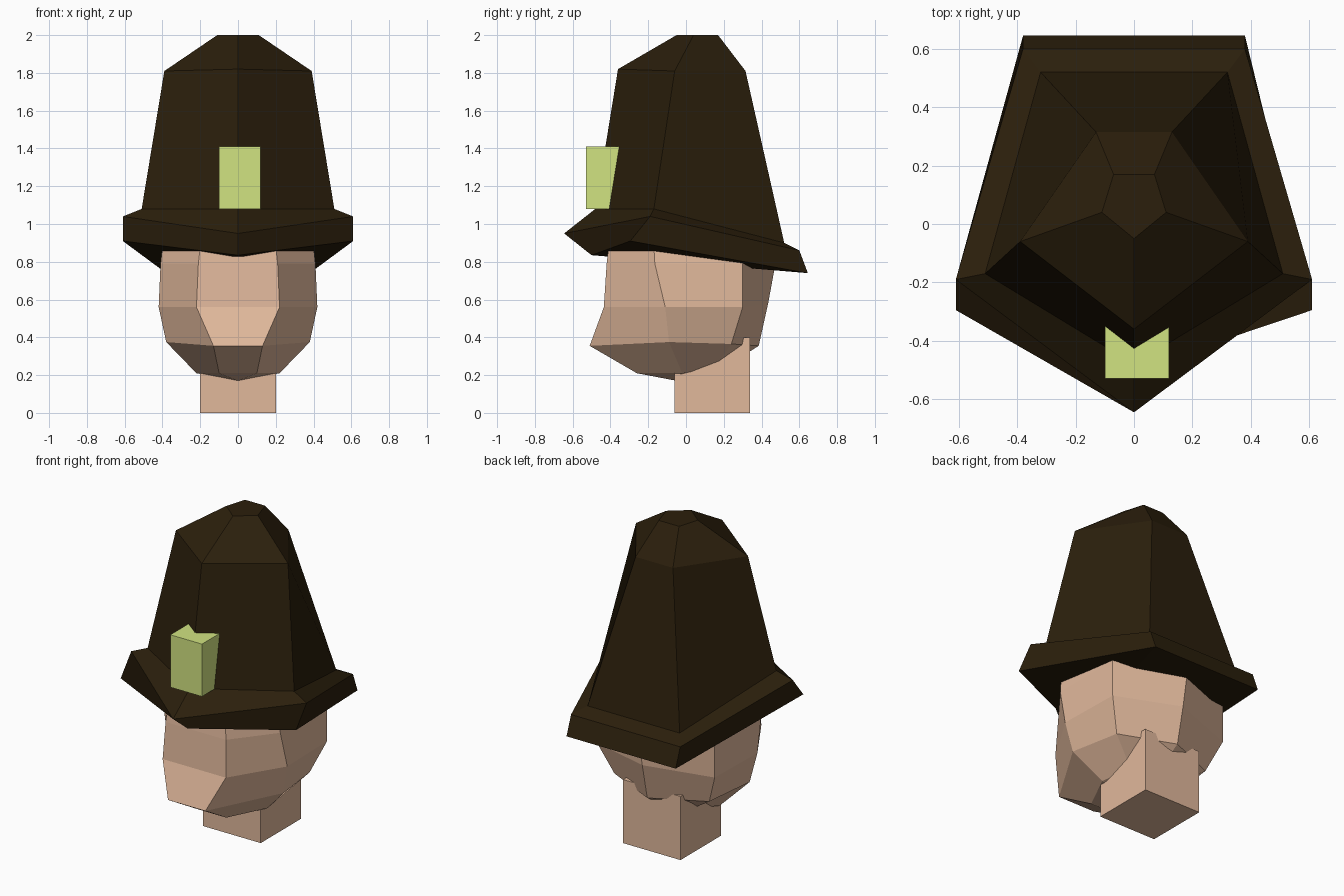
import bpy
import bmesh

cube = bpy.data.objects.get("Cube")
if cube:
    bpy.data.objects.remove(cube, do_unlink=True)


def material(name, color):
    m = bpy.data.materials.new(name)
    m.use_nodes = True
    m.diffuse_color = (*color, 1)
    bsdf = m.node_tree.nodes["Principled BSDF"]
    bsdf.inputs["Base Color"].default_value = (*color, 1)
    bsdf.inputs["Roughness"].default_value = 0.9
    return m


skin = material("skin", (0.75, 0.48, 0.33))
felt = material("dark_brown_felt", (0.024, 0.0135, 0.0035))
green = material("pale_green", (0.64, 0.77, 0.22))


def finish(name, bm, mat):
    mesh = bpy.data.meshes.new(name)
    bm.to_mesh(mesh)
    bm.free()
    mesh.materials.append(mat)
    obj = bpy.data.objects.new(name, mesh)
    bpy.context.collection.objects.link(obj)
    return obj


def mirrored_ring(half):
    """Close a half outline, listed front to back on one side, across x = 0."""
    right = [(-x, y, z) for x, y, z in half]
    left = [p for p in reversed(half) if p[0] > 0]
    return right + left


def loft(name, halves, mat, apex=None, turned_row=None):
    """Skin quads between rings listed top to bottom; a turned row folds on the other diagonal."""
    bm = bmesh.new()
    rings = [[bm.verts.new(p) for p in mirrored_ring(h)] for h in halves]
    n = len(rings[0])
    for row, (upper, lower) in enumerate(zip(rings, rings[1:])):
        for i in range(n):
            j = (i + 1) % n
            quad = [upper[i], upper[j], lower[j], lower[i]]
            if row == turned_row:
                quad = quad[1:] + quad[:1]
            bm.faces.new(quad)
    bm.faces.new(rings[0][::-1])
    last = rings[-1]
    if apex:
        tip = bm.verts.new(apex)
        for i in range(n):
            bm.faces.new((last[i], last[(i + 1) % n], tip))
    else:
        for i in range(1, n - 1):
            bm.faces.new((last[0], last[i], last[i + 1]))
    return finish(name, bm, mat)


def box(name, low, high, mat):
    bm = bmesh.new()
    bmesh.ops.create_cube(bm, size=1)
    for v in bm.verts:
        v.co = [(a + b) / 2 + c * (b - a) for a, b, c in zip(low, high, v.co)]
    return finish(name, bm, mat)


# Five-sided hat: flat tip, shoulder, crown base, brim edge, brim underside
loft("hat", [
    [(0, -0.05, 2.0), (0.11, 0.04, 2.0), (0.07, 0.17, 2.0)],
    [(0, -0.36, 1.82), (0.39, -0.06, 1.81), (0.13, 0.315, 1.81)],
    [(0, -0.48, 1.08), (0.51, -0.17, 1.08), (0.32, 0.52, 0.9)],
    [(0, -0.645, 0.95), (0.61, -0.19, 1.04), (0.38, 0.6, 0.86)],
    [(0, -0.5, 0.835), (0.61, -0.295, 0.91), (0.38, 0.645, 0.74)],
], felt, turned_row=1)

# Seven-sided head with a jutting chin and a single ridge down the back
loft("head", [
    [(0.2, -0.41, 0.88), (0.4, -0.17, 0.88), (0.4, 0.28, 0.85), (0, 0.44, 0.82)],
    [(0.21, -0.42, 0.79), (0.41, -0.165, 0.79), (0.41, 0.3, 0.79), (0, 0.47, 0.77)],
    [(0.22, -0.435, 0.56), (0.42, -0.11, 0.56), (0.41, 0.3, 0.56), (0, 0.435, 0.58)],
    [(0.13, -0.51, 0.355), (0.38, -0.09, 0.375), (0.33, 0.24, 0.365), (0, 0.385, 0.355)],
    [(0.1, -0.26, 0.21), (0.22, -0.02, 0.21), (0.15, 0.15, 0.24), (0, 0.22, 0.25)],
], skin, apex=(0, -0.05, 0.17))

# Neck block and hat badge
box("neck", (-0.2, -0.06, 0), (0.2, 0.34, 0.4), skin)
box("hat_badge", (-0.1, -0.53, 1.08), (0.12, -0.32, 1.41), green)
